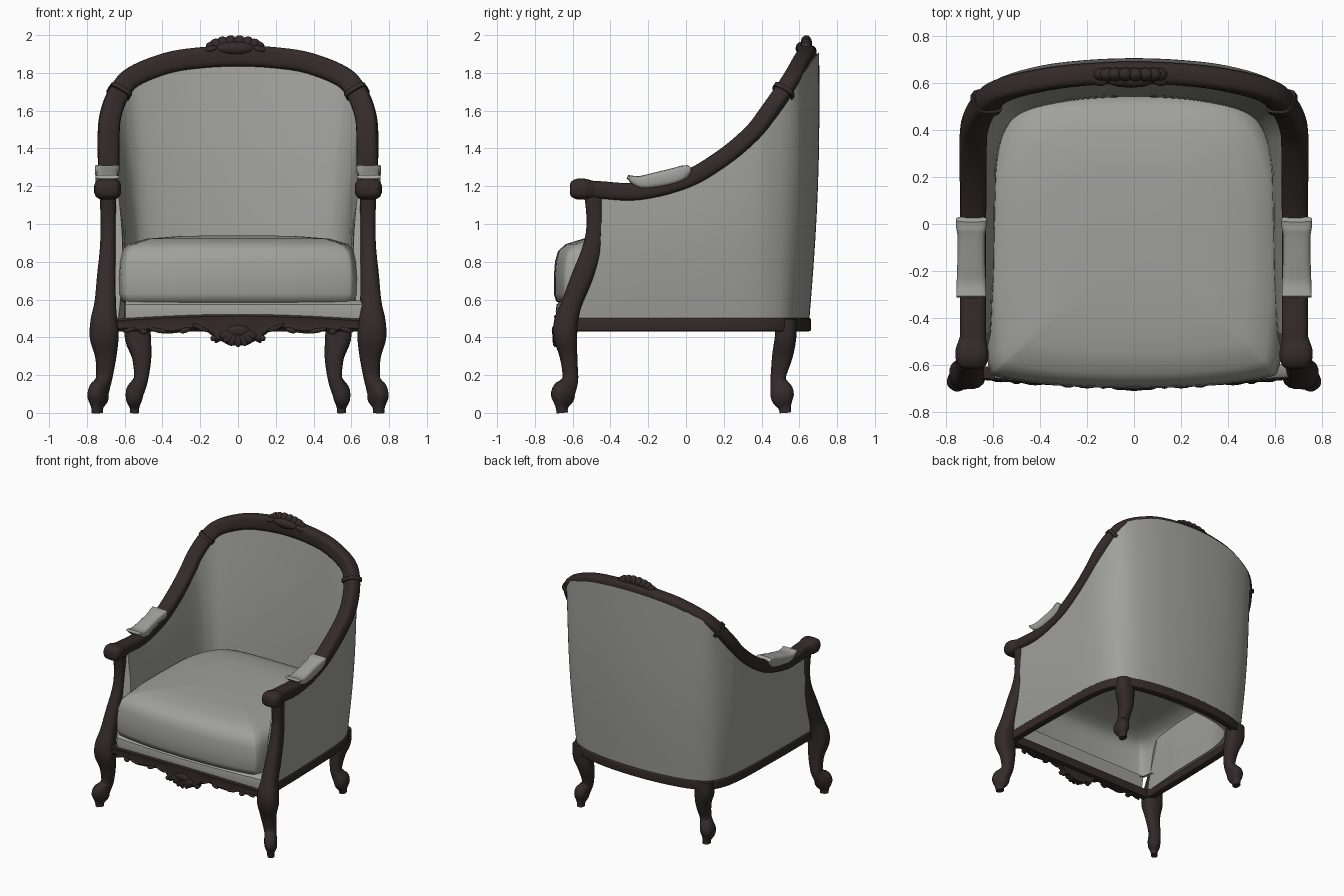
import bpy, bmesh, math
from mathutils import Vector, Matrix

cube = bpy.data.objects.get("Cube")
if cube:
    bpy.data.objects.remove(cube, do_unlink=True)


def material(name, rgb):
    m = bpy.data.materials.new(name)
    m.use_nodes = True
    m.diffuse_color = (*rgb, 1)
    m.node_tree.nodes["Principled BSDF"].inputs["Base Color"].default_value = (*rgb, 1)
    return m


WOOD = material("dark wood", (0.034, 0.023, 0.023))
FABRIC = material("grey fabric", (0.35, 0.35, 0.337))


def finish(name, bm, mat, mirror=False, angle=40):
    bmesh.ops.recalc_face_normals(bm, faces=bm.faces)
    mesh = bpy.data.meshes.new(name)
    bm.to_mesh(mesh)
    bm.free()
    mesh.materials.append(mat)
    obj = bpy.data.objects.new(name, mesh)
    bpy.context.collection.objects.link(obj)
    bpy.ops.object.select_all(action='DESELECT')
    obj.select_set(True)
    bpy.context.view_layer.objects.active = obj
    bpy.ops.object.shade_smooth_by_angle(angle=math.radians(angle))
    if mirror:
        obj.modifiers.new("mirror", 'MIRROR').use_clip = False
    return obj


def smooth(pts, n=5):
    """Catmull-Rom resampling of tuples of any length."""
    out = []
    for i in range(len(pts) - 1):
        a, b, c, d = (pts[max(i - 1, 0)], pts[i], pts[i + 1], pts[min(i + 2, len(pts) - 1)])
        for k in range(n):
            t = k / n
            out.append(tuple(0.5 * (2*q + (r - p)*t + (2*p - 5*q + 4*r - s)*t*t + (3*q - p - 3*r + s)*t**3)
                             for p, q, r, s in zip(a, b, c, d)))
    return out + [tuple(pts[-1])]


def ease(x):
    x = min(max(x, 0), 1)
    return x * x * (3 - 2 * x)


def both_sides(half):
    return half + [(-p[0], *p[1:]) for p in reversed(half[:-1])]


def tangent(path, i):
    a, b = path[max(i - 1, 0)], path[min(i + 1, len(path) - 1)]
    return (Vector(b[:3]) - Vector(a[:3])).normalized()


def loft(rings):
    """Skin closed rings of points and cap both ends."""
    bm = bmesh.new()
    vs = [[bm.verts.new(p) for p in ring] for ring in rings]
    n = len(vs[0])
    for r, s in zip(vs, vs[1:]):
        for j in range(n):
            bm.faces.new((r[j], r[(j + 1) % n], s[(j + 1) % n], s[j]))
    bm.faces.new(vs[0])
    bm.faces.new(vs[-1])
    return bm


def sweep(name, path, mat, ref=lambda p: Vector((1, 0, 0)), square=0.6, mirror=False, sides=16):
    """Sweep a rounded section; each path point is x, y, z, width, depth."""
    rings = []
    for i, p in enumerate(path):
        t = tangent(path, i)
        u = ref(p)
        u = (u - t * u.dot(t)).normalized()
        v = t.cross(u)
        ring = []
        for j in range(sides):
            c, s = (f(2 * math.pi * (j + 0.5) / sides) for f in (math.cos, math.sin))
            ring.append(Vector(p[:3]) + u * math.copysign(abs(c)**square, c) * p[3] / 2
                        + v * math.copysign(abs(s)**square, s) * p[4] / 2)
        rings.append(ring)
    return finish(name, loft(rings), mat, mirror)


def lobes(name, items, mat, mirror=False):
    """Carving made of overlapping ellipsoids: centre, radii, tilt about y."""
    bm = bmesh.new()
    for c, r, tilt in items:
        m = Matrix.Translation(c) @ Matrix.Rotation(tilt, 4, 'Y') @ Matrix.Diagonal((*r, 1))
        bmesh.ops.create_uvsphere(bm, u_segments=12, v_segments=8, radius=1, matrix=m)
    return finish(name, bm, mat, mirror)


def arch_out(p):
    return Vector((p[0], 0, max(p[2] - 1.25, 0))).normalized()


# Matching guide lines: top rail above, seat frame below
rail_half = [(.685, -.57, 1.185), (.685, -.46, 1.18), (.685, -.25, 1.172), (.685, 0, 1.235), (.685, .2, 1.35),
             (.685, .35, 1.475), (.675, .43, 1.575), (.635, .51, 1.685), (.56, .57, 1.775),
             (.38, .615, 1.85), (.2, .637, 1.88), (0, .645, 1.89)]
base_half = [(.68, -.6), (.68, -.3), (.675, -.05), (.67, .15), (.66, .3), (.635, .43),
             (.575, .535), (.455, .598), (.29, .633), (.14, .648), (0, .652)]

# Carved top rail with arms, and its two collars
rail = [(*p, .112, .095) for p in smooth(both_sides(rail_half))]
sweep("top_rail", rail, WOOD, arch_out, 0.55)
collar = [(*p[:3], .126, .12) for p in rail[35:37]]
sweep("rail_collar", collar, WOOD, arch_out, 0.5, mirror=True)

# Rounded hand rests at the arm ends
knob = smooth([(.69, -.615, 1.185, .075, .05), (.69, -.605, 1.185, .115, .085), (.69, -.575, 1.185, .14, .112),
               (.69, -.54, 1.185, .142, .112), (.688, -.51, 1.183, .125, .1), (.686, -.48, 1.18, .11, .09)], 3)
sweep("hand_rest", knob, WOOD, square=0.65, mirror=True)

# Padded arm covers
pad = smooth([(.693, -.31, 1.25, .125, .02), (.693, -.24, 1.222, .125, .068), (.693, -.14, 1.236, .118, .085),
              (.693, -.05, 1.258, .118, .085), (.693, -.005, 1.28, .13, .07), (.693, .02, 1.303, .13, .03)])
sweep("arm_pad", pad, FABRIC, square=0.5, mirror=True)

# Upholstered shell between seat frame and top rail, thicker at the back
base = [(*p, .48) for p in smooth(both_sides(base_half))]
top = smooth(both_sides(rail_half[1:]))
rings = []
for i in range(len(base)):
    tb, tr = tangent(base, i), tangent(top, i)
    nb = Vector((tb.y, -tb.x, 0)).normalized()
    nr = Vector((tr.y, -tr.x, 0)).normalized()
    B, R, out = Vector(base[i]), Vector(top[i]), arch_out(top[i])
    front_fade = max(1 - min(i, len(base) - 1 - i) / 6, 0)
    o_top = R + out * 0.02 + nr * (0.01 + 0.05 * ease((R.z - 1.6) / 0.27))
    i_top = R - out * 0.04 - nr * 0.01
    i_base = B - nb * (0.075 - 0.03 * front_fade + 0.045 * ease((R.z - 1.35) / 0.4))
    outer, inner = [], []
    for k in range(11):
        f = k / 10
        s = math.sin(math.pi * f)
        shift = Vector((0, 0.06 * front_fade * s * s, 0))   # front edge follows the post
        outer.append(B.lerp(o_top, f) + nb * 0.02 * s + shift)
        inner.append(i_base.lerp(i_top, f) - nb * 0.025 * s + shift)
    rings.append(outer + inner[::-1])
finish("upholstered_shell", loft(rings), FABRIC)

# Seat frame rail
frame = []
for i, p in enumerate(base):
    t = tangent(base, i)
    frame.append((p[0] - t.y * .02, p[1] + t.x * .02, .467, .06, .07))
sweep("seat_frame", frame, WOOD, lambda p: Vector((p[0], p[1], 0)), 0.25)

# Front legs running up into the arm posts, with feet turned outward
front = smooth([(.745, -.655, 0, .05, .06), (.745, -.657, .03, .052, .07), (.742, -.653, .07, .085, .12),
                (.738, -.648, .11, .092, .13), (.722, -.626, .145, .085, .1), (.708, -.612, .19, .086, .082),
                (.7, -.622, .3, .115, .095),
                (.708, -.638, .4, .155, .125), (.71, -.635, .48, .145, .13), (.703, -.605, .58, .115, .11),
                (.697, -.55, .72, .1, .115), (.69, -.5, .86, .085, .105), (.688, -.482, .98, .08, .092),
                (.688, -.485, 1.1, .085, .095), (.688, -.495, 1.17, .09, .1)], 4)
sweep("front_leg", front, WOOD, lambda p: Vector((1, 1 - ease(p[2] / .25), 0)), 0.75, mirror=True)

# Back legs
back = smooth([(.548, .525, 0, .05, .06), (.548, .522, .03, .052, .07), (.55, .512, .07, .085, .115),
               (.546, .507, .11, .095, .125), (.528, .495, .145, .085, .1), (.512, .488, .19, .078, .082),
               (.51, .51, .3, .105, .11),
               (.53, .527, .4, .14, .115), (.535, .53, .5, .13, .11)], 4)
sweep("back_leg", back, WOOD, square=0.75, mirror=True)

# Seat cushion: a soft top and front, hollow underneath
plan = [(0, -.7), (.3, -.69), (.56, -.655), (.615, -.62), (.632, -.5), (.645, -.35), (.645, -.1), (.63, .2),
        (.57, .4), (.47, .51), (.3, .552), (0, .558)]
levels = [(.93, .58), (.98, .59), (1, .63), (1, .72), (.99, .8), (.965, .855), (.9, .893),
          (.75, .922), (.5, .935), (.2, .94)]
ring = smooth(plan)
ring = ring + [(-x, y) for x, y in reversed(ring[1:-1])]
bm = loft([[(x * s, (y + .08) * s - .08, z) for x, y in ring] for s, z in levels])
hidden = [f for f in bm.faces if f.calc_center_median().z < .74 and f.calc_center_median().y > -.5]
bmesh.ops.delete(bm, geom=hidden, context='FACES')
finish("seat_cushion", bm, FABRIC, angle=60)


def front_strip(name, columns, profile, mat):
    """Bowed strip across the front; profile gives (depth, z) for each column."""
    rings = []
    for x, low in both_sides(columns)[::-1]:
        bow = math.cos(min(abs(x) / .66, 1) * math.pi / 2)
        rings.append([(x, -.655 - .035 * bow + d, z) for d, z in profile(low, bow)])
    finish(name, loft(rings), mat)


# Upholstered edge below the cushion
front_strip("seat_edge", [(.68 * k / 8, .49) for k in range(9)],
            lambda low, bow: [(.04, low), (.005, low), (0, .54), (.005, .575), (.03, .595), (.06, .595)], FABRIC)

# Front apron with a shaped lower edge
edge = smooth([(0, .355), (.05, .36), (.09, .38), (.12, .37), (.14, .41), (.2, .445), (.28, .43), (.38, .42),
               (.47, .435), (.5, .42), (.56, .435), (.66, .43)])
front_strip("front_apron", edge,
            lambda low, bow: [(.05, low), (.008, low), (-.005, low + .015), (0, low + .035),
                              (-.008, .487 + .025 * bow), (0, .497 + .025 * bow), (.05, .497 + .025 * bow)], WOOD)

# Apron carving: central fan and leaf scrolls
fan = [((.06 * math.sin(a), -.693, .425 - .035 * math.cos(a)), (.022, .014, .042), -a)
       for a in (math.radians(d) for d in range(-75, 76, 25))]
lobes("apron_fan", fan + [((0, -.695, .435), (.06, .016, .03), 0)], WOOD)
scroll = [((.13, -.69, .395), (.016, .012, .016), .6), ((.2, -.688, .45), (.05, .012, .012), -.4),
          ((.28, -.685, .437), (.03, .012, .014), .3), ((.42, -.675, .436), (.05, .012, .012), -.2),
          ((.5, -.67, .43), (.022, .012, .016), 0), ((.57, -.662, .44), (.04, .012, .012), .3)]
lobes("apron_scroll", scroll, WOOD, mirror=True)

# Carved crest on top of the back
crest = [((-.015 + .125 * math.sin(a), .637, 1.918 + .042 * math.cos(a)), (.034, .03, .04), a)
         for a in (math.radians(d) for d in range(-70, 71, 20))]
crest += [((-.015, .615, 1.93), (.11, .035, .036), 0)]
crest += [((-.015 + s * .13, .622, 1.925), (.045, .035, .02), s * .25) for s in (-1, 1)]
lobes("back_crest", crest, WOOD)
